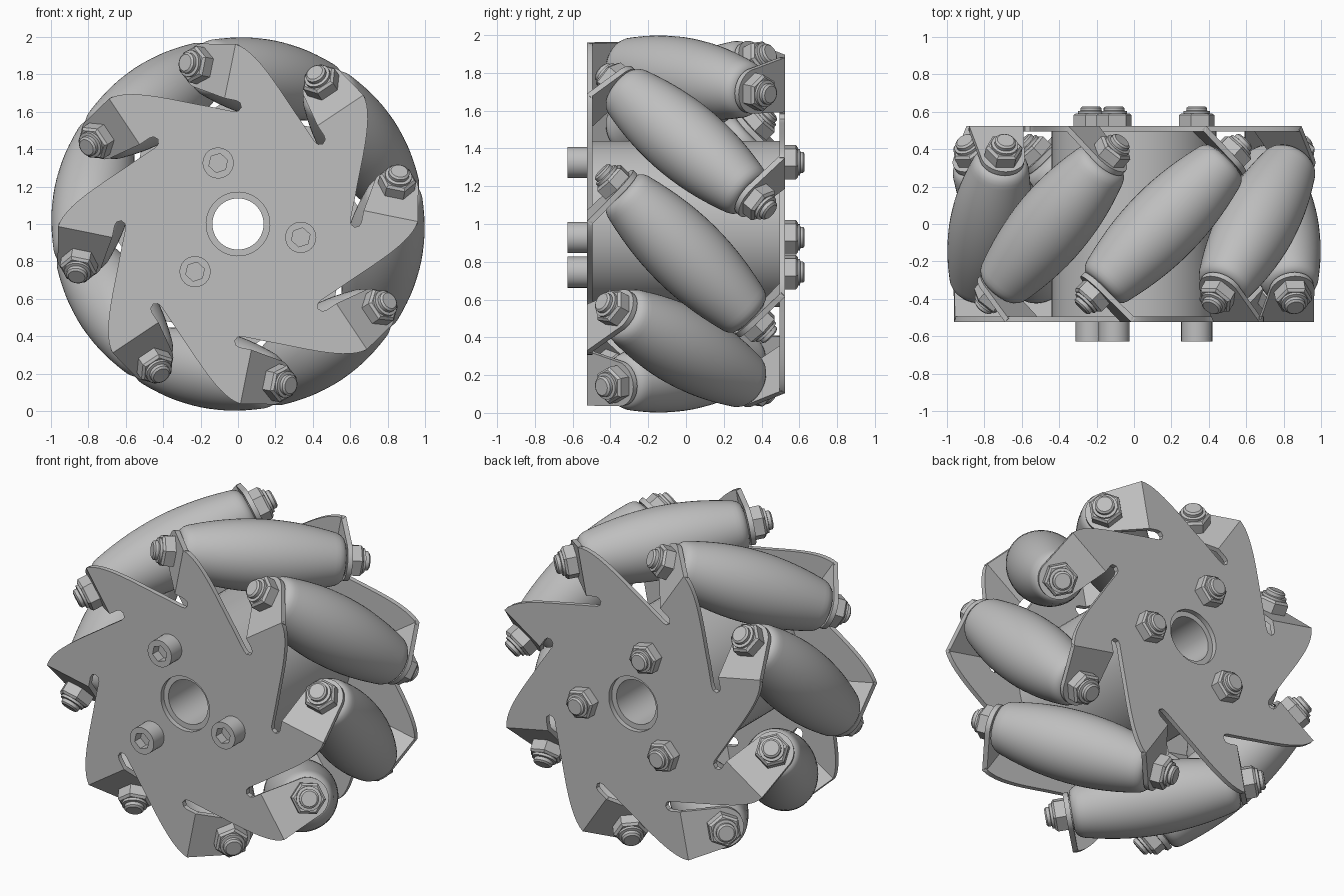
import bpy, bmesh, math
from math import sin, cos, pi, radians, sqrt
from mathutils import Matrix, Vector
from mathutils.geometry import interpolate_bezier

cube = bpy.data.objects.get("Cube")
if cube:
    bpy.data.objects.remove(cube, do_unlink=True)

GREY = (0.52, 0.52, 0.52, 1)
metal = bpy.data.materials.new("plain grey")
metal.use_nodes = True
metal.diffuse_color = GREY
metal.node_tree.nodes["Principled BSDF"].inputs["Base Color"].default_value = GREY

COUNT = 8            # rollers
MID = 0.79           # distance from wheel axis to roller centre
FACE = 0.525         # outer face of the side plates
INNER = 0.495        # inner face of the side plates
BEND = 0.203         # tangential position of the tab fold


def rot(deg, axis):
    return Matrix.Rotation(radians(deg), 4, axis)


def shift(x, y, z):
    return Matrix.Translation((x, y, z))


def finish(bm, name):
    bmesh.ops.remove_doubles(bm, verts=bm.verts, dist=1e-5)
    bmesh.ops.recalc_face_normals(bm, faces=bm.faces)
    mesh = bpy.data.meshes.new(name)
    bm.to_mesh(mesh)
    bm.free()
    mesh.materials.append(metal)
    return mesh


def lathe(name, profile, sides):
    """Revolve (radius, height) points around local z."""
    bm = bmesh.new()
    verts = [bm.verts.new((r, 0, h)) for r, h in profile]
    edges = [bm.edges.new(p) for p in zip(verts, verts[1:])]
    bmesh.ops.spin(bm, geom=verts + edges, cent=(0, 0, 0), axis=(0, 0, 1),
                   angle=2 * pi, steps=sides, use_merge=True)
    return finish(bm, name)


def slab(name, loops, low, high):
    """Fill the outlines (later ones are holes) and give them thickness."""
    bm = bmesh.new()
    edges = []
    for loop in loops:
        vs = [bm.verts.new((x, y, low)) for x, y in loop]
        edges += [bm.edges.new((vs[i - 1], vs[i])) for i in range(len(vs))]
    bmesh.ops.triangle_fill(bm, use_beauty=True, edges=edges, normal=(0, 0, 1))
    out = bmesh.ops.extrude_face_region(bm, geom=bm.faces[:])
    moved = [g for g in out["geom"] if isinstance(g, bmesh.types.BMVert)]
    bmesh.ops.translate(bm, verts=moved, vec=(0, 0, high - low))
    return finish(bm, name)


def ring(radius, sides, x=0, y=0, start=0, sweep=2 * pi):
    return [(x + radius * cos(start + sweep * i / sides),
             y + radius * sin(start + sweep * i / sides)) for i in range(sides)]


smoothed = set()


def place(mesh, name, matrix):
    ob = bpy.data.objects.new(name, mesh)
    bpy.context.collection.objects.link(ob)
    ob.matrix_world = matrix
    if mesh.name not in smoothed:
        smoothed.add(mesh.name)
        bpy.ops.object.select_all(action='DESELECT')
        ob.select_set(True)
        bpy.context.view_layer.objects.active = ob
        bpy.ops.object.shade_smooth_by_angle(angle=radians(32))
    return ob


# Wheel frame: local z points to the front, local x to the first roller
wheel = shift(0, 0, 1) @ rot(90, 'X')
first = -11.4
flip = rot(180, 'X')

# Side plate: a repeated hook-shaped lobe with a slot beside each fold
slot = [(0.585, 0.2), (0.585, 0.14), (0.592, 0.118), (0.615, 0.106),
        (0.638, 0.118), (0.645, 0.14), (0.645, BEND)]
sweep = [(p.x, p.y) for p in interpolate_bezier(
    Vector((0.94, BEND)), Vector((0.93, 0.08)),
    Vector((0.74, -0.08)), Vector((0.608, -0.22)), 14)]
outline = []
for i in range(COUNT):
    a = -2 * pi * i / COUNT
    outline += [(x * cos(a) - y * sin(a), x * sin(a) + y * cos(a))
                for x, y in slot + sweep]
plate = slab("side_plate", [outline, ring(0.17, 40)], INNER, FACE)

# Folded tab, drawn flat and then tilted 45 degrees inward
reach = (0.515 * sqrt(2) / 2 - BEND) * sqrt(2)
tip = ring(0.12, 20, MID, reach, pi, -pi) + [(MID + 0.12, reach)]
tab = slab("tab", [[(0.645, 0)] + tip + [(0.94, 0)]], -0.03, 0)
tab_fold = shift(0, BEND, FACE) @ rot(-45, 'X')

# Barrel roller following the wheel's round envelope
half = [(1 - sqrt(MID ** 2 + s * s / 2), s)
        for s in (0, 0.06, 0.12, 0.18, 0.24, 0.30, 0.36, 0.41, 0.435)]
half += [(0.143, 0.455), (0.128, 0.472), (0.108, 0.48), (0, 0.48)]
barrel = [(r, -s) for r, s in reversed(half[1:])] + half
roller = lathe("roller", barrel, 48)

# Roller axle hardware
collar = lathe("collar", [(0, 0.44), (0.1, 0.44), (0.1, 0.487), (0, 0.487)], 32)
nut = lathe("axle_nut", [(0, 0.513), (0.1, 0.513), (0.1, 0.575),
                         (0.086, 0.588), (0, 0.588)], 6)
stub = lathe("axle_end", [(0, 0.57), (0.072, 0.57), (0.072, 0.603), (0.056, 0.606),
                          (0.056, 0.625), (0.045, 0.634), (0, 0.634)], 28)

for side, turn in (("front", Matrix()), ("back", flip)):
    place(plate, side + "_side_plate", wheel @ rot(first, 'Z') @ turn)

for i in range(COUNT):
    frame = wheel @ rot(first + 360 / COUNT * i, 'Z')
    axle = shift(MID, 0, 0) @ rot(-45, 'X')
    place(roller, f"roller_{i + 1}", frame @ axle)
    for side, turn in (("front", Matrix()), ("back", flip)):
        base = frame @ turn
        place(tab, f"{side}_tab_{i + 1}", base @ tab_fold)
        for mesh in (collar, nut, stub):
            place(mesh, f"{side}_{mesh.name}_{i + 1}", base @ axle)

# Central hub tube
hub = lathe("hub", [(0.137, -INNER), (0.44, -INNER), (0.44, INNER),
                    (0.137, INNER), (0.137, -INNER)], 64)
place(hub, "hub", wheel)

# Three through bolts: socket heads in front, hex nuts behind
head = lathe("bolt_head_base", [(0, FACE), (0.083, FACE), (0.083, 0.57), (0, 0.57)], 32)
socket = slab("bolt_head_socket", [ring(0.083, 32), ring(0.052, 6, start=pi / 6)],
              0.57, 0.628)
bolt_nut = lathe("bolt_nut", [(0, FACE), (0.096, FACE), (0.096, 0.582),
                              (0.083, 0.592), (0, 0.592)], 6)
bolt_end = lathe("bolt_end", [(0, 0.58), (0.07, 0.58), (0.07, 0.603), (0.056, 0.606),
                              (0.056, 0.62), (0.046, 0.628), (0, 0.628)], 28)
for i in range(3):
    frame = wheel @ rot(108 + 120 * i, 'Z') @ shift(0.343, 0, 0)
    for mesh in (head, socket):
        place(mesh, f"{mesh.name}_{i + 1}", frame)
    for mesh in (bolt_nut, bolt_end):
        place(mesh, f"{mesh.name}_{i + 1}", frame @ flip)
